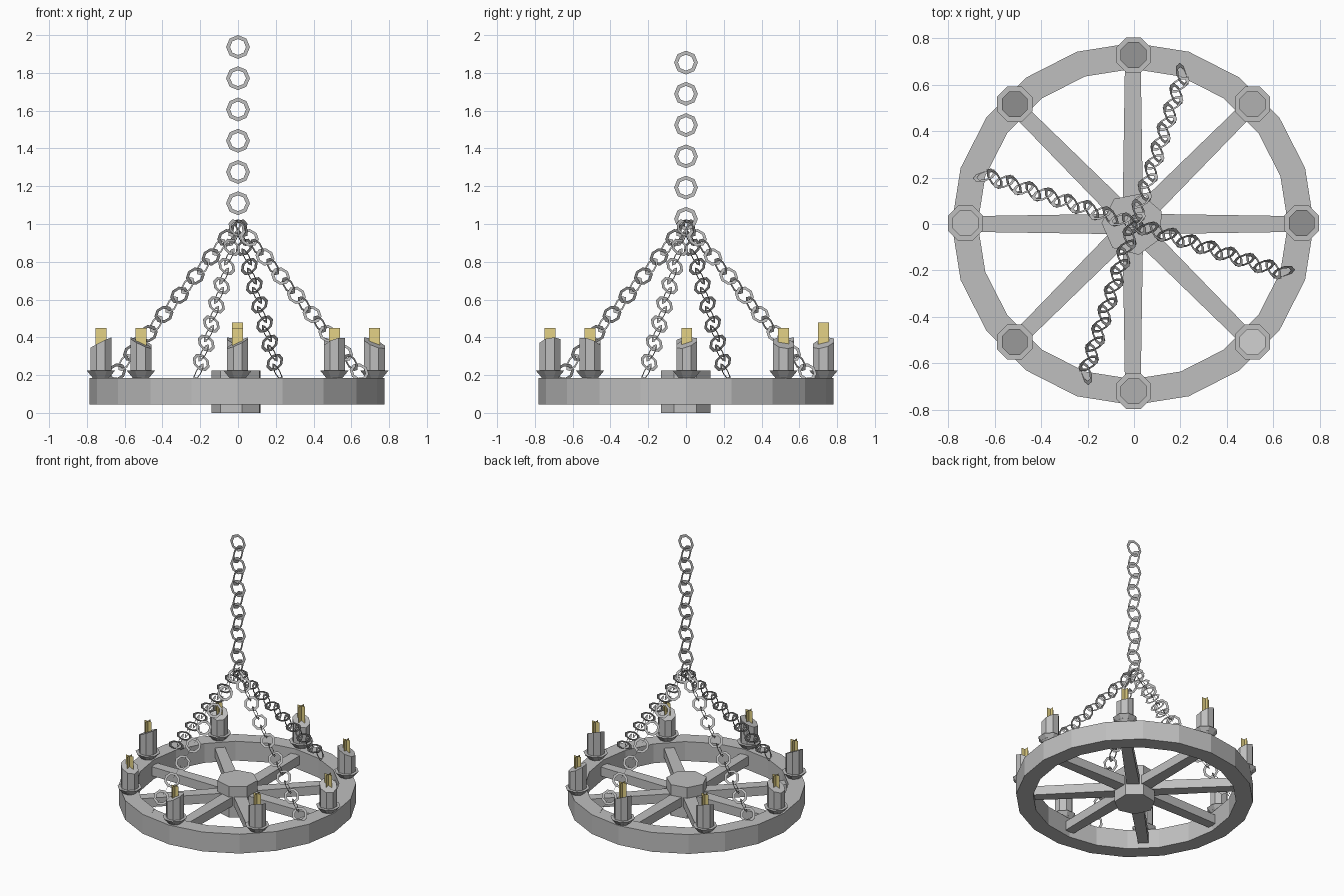
import bpy, bmesh
from math import cos, sin, pi, radians
from mathutils import Vector, Matrix

if "Cube" in bpy.data.objects:
    bpy.data.objects.remove(bpy.data.objects["Cube"])


def material(name, color):
    m = bpy.data.materials.new(name)
    m.use_nodes = True
    m.diffuse_color = color
    m.node_tree.nodes["Principled BSDF"].inputs["Base Color"].default_value = color
    return m


grey = material("grey", (0.52, 0.52, 0.52, 1))
gold = material("pale_gold", (0.78, 0.65, 0.24, 1))


def finish(name, bm, mat):
    mesh = bpy.data.meshes.new(name)
    bm.to_mesh(mesh)
    bm.free()
    mesh.materials.append(mat)
    obj = bpy.data.objects.new(name, mesh)
    bpy.context.collection.objects.link(obj)
    return obj


def cone(bm, sides, r_low, r_high, low, high, center=(0, 0), turn=0.0):
    place = Matrix.Translation((*center, (low + high) / 2)) @ Matrix.Rotation(turn, 4, "Z")
    return bmesh.ops.create_cone(bm, cap_ends=True, segments=sides, radius1=r_low,
                                 radius2=r_high, depth=high - low, matrix=place)["verts"]


def polar(r, angle, z=0.0):
    return Vector((r * cos(angle), r * sin(angle), z))


WHEEL = Vector((-0.005, 0, 0))

# Wheel rim: rectangular section swept around 20 sides
bm = bmesh.new()
SIDES = 20
section = [(0.78, 0.045), (0.78, 0.185), (0.668, 0.185), (0.668, 0.045)]
loops = [[bm.verts.new(WHEEL + polar(r, 2 * pi * i / SIDES, z)) for r, z in section]
         for i in range(SIDES)]
for i, a in enumerate(loops):
    b = loops[(i + 1) % SIDES]
    for j in range(4):
        k = (j + 1) % 4
        bm.faces.new((a[j], b[j], b[k], a[k]))
bmesh.ops.recalc_face_normals(bm, faces=bm.faces)
finish("wheel_rim", bm, grey)

# Hub
bm = bmesh.new()
cone(bm, 7, 0.135, 0.135, 0, 0.225, WHEEL[:2], radians(88))
finish("wheel_hub", bm, grey)

# Spokes, slightly narrower toward the rim
bm = bmesh.new()
for i in range(8):
    verts = bmesh.ops.create_cube(bm, size=1)["verts"]
    for v in verts:
        v.co.y *= 0.068 if v.co.x > 0 else 0.088
        v.co.x = 0.69 if v.co.x > 0 else 0.05
        v.co.z = 0.115 + v.co.z * 0.065
    bmesh.ops.transform(bm, verts=verts, matrix=Matrix.Translation(WHEEL)
                        @ Matrix.Rotation(i * pi / 4, 4, "Z"))
finish("spokes", bm, grey)

# Candle holders, slant-topped candles and crossed flame planes
cups, candles, flames = bmesh.new(), bmesh.new(), bmesh.new()
slant_directions = [-40, 20, -30, -50, 170, -20, 200, 135]
for i, slant in enumerate(slant_directions):
    p = polar(0.724, i * pi / 4) + Vector((-0.002, 0.004, 0))
    cone(cups, 8, 0.042, 0.082, 0.18, 0.225, p[:2], pi / 8)
    lean = polar(1, radians(slant))
    for v in cone(candles, 8, 0.06, 0.06, 0.2, 0.37, p[:2], pi / 8):
        if v.co.z > 0.3:
            v.co.z -= 0.5 * (v.co - p).dot(lean)
    top = 0.478 if i == 2 else 0.45
    for side in (Vector((0.029, 0, 0)), Vector((0, 0.029, 0))):
        corners = [(-1, 0.35), (1, 0.35), (1, top), (-1, top)]
        flames.faces.new([flames.verts.new(p + side * s + Vector((0, 0, z)))
                          for s, z in corners])
finish("candle_cups", cups, grey)
finish("candles", candles, grey)
finish("flames", flames, gold)


def link(bm, center, along, normal, radius):
    """Flat eight-sided ring lying across the given normal."""
    across = along.cross(normal)
    rings = [[bm.verts.new(center + r * (cos(k * pi / 4) * along + sin(k * pi / 4) * across))
              for k in range(8)] for r in (radius, radius * 0.67)]
    outer, inner = rings
    for k in range(8):
        n = (k + 1) % 8
        bm.faces.new((outer[k], outer[n], inner[n], inner[k]))


# Main hanging chain, links alternating between two upright planes
bm = bmesh.new()
X, Y, Z = Vector((1, 0, 0)), Vector((0, 1, 0)), Vector((0, 0, 1))
for i in range(12):
    link(bm, Z * (1.937 - i * 0.0827), Z, X if i % 2 else Y, 0.063)
finish("main_chain", bm, grey)

# Four sloping chains from the junction to the rim
bm = bmesh.new()
start = Z * 1.0
for c in range(4):
    angle = radians(-18 + 90 * c)
    along = (polar(0.7, angle, 0.187) - start).normalized()
    side = polar(1, angle + pi / 2)
    up = along.cross(side).normalized()
    if up.z < 0:
        up = -up
    for i in range(16):
        normal = (side - up if i % 2 else side + up).normalized()
        link(bm, start + along * (0.029 + 0.067 * i), along, normal, 0.053)
finish("sloping_chains", bm, grey)
